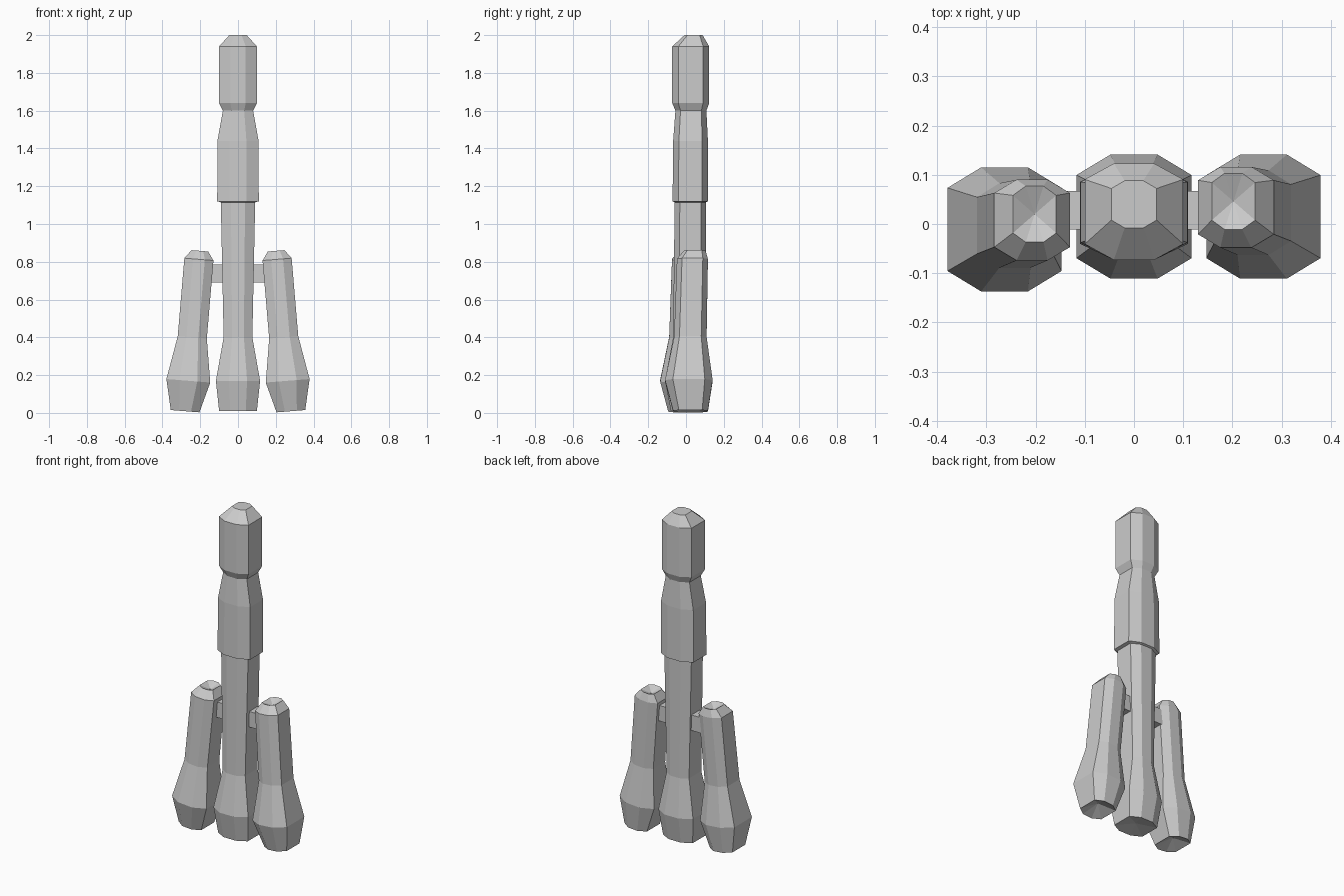
import bpy, bmesh

if "Cube" in bpy.data.objects:
    bpy.data.objects.remove(bpy.data.objects["Cube"])


def loft(name, rings, tilt=0.0, top_dimple=0.0, base_dimple=0.0):
    """Stack eight-sided rings (z, centre x, centre y, half x, half y) and cap both ends."""
    bm = bmesh.new()
    loops = []
    for z, cx, cy, hx, hy in rings:
        a, b = 0.41 * hx, 0.67 * hy
        outline = [(hx, -b), (hx, b), (a, hy), (-a, hy),
                   (-hx, b), (-hx, -b), (-a, -hy), (a, -hy)]
        loops.append([bm.verts.new((cx + x, cy + y, z + tilt * x)) for x, y in outline])
    for lo, hi in zip(loops, loops[1:]):
        for i in range(8):
            j = (i + 1) % 8
            bm.faces.new((lo[i], lo[j], hi[j], hi[i]))
    # end caps, optionally dimpled inwards
    for loop, ring, depth in ((loops[0], rings[0], base_dimple),
                              (loops[-1], rings[-1], -top_dimple)):
        if depth:
            tip = bm.verts.new((ring[1], ring[2], ring[0] + depth))
            for i in range(8):
                bm.faces.new((loop[i], loop[(i + 1) % 8], tip))
        else:
            bm.faces.new(loop)
    bmesh.ops.recalc_face_normals(bm, faces=bm.faces)
    mesh = bpy.data.meshes.new(name)
    bm.to_mesh(mesh)
    bm.free()
    obj = bpy.data.objects.new(name, mesh)
    bpy.context.collection.objects.link(obj)
    return obj


# Central rocket body: flared base, shaft, collar, neck and nose
loft("rocket_body", [
    (0.01, 0, 0.015, 0.100, 0.095),
    (0.17, 0, 0.015, 0.117, 0.126),
    (0.40, 0, 0.020, 0.076, 0.088),
    (1.115, 0, 0.023, 0.091, 0.083),
    (1.12, 0, 0.023, 0.110, 0.094),
    (1.44, 0, 0.024, 0.109, 0.092),
    (1.60, 0, 0.026, 0.080, 0.082),
    (1.64, 0, 0.025, 0.100, 0.098),
    (1.94, 0, 0.025, 0.100, 0.098),
    (2.00, 0, 0.040, 0.046, 0.048),
], base_dimple=0.02)

# Side boosters, leaning in towards the body, with their struts
for side, label, dy in ((-1, "left", 0.0), (1, "right", 0.026)):
    profile = [
        (0.009, 0.280, -0.002, 0.076, 0.092),
        (0.170, 0.263, -0.011, 0.116, 0.126),
        (0.400, 0.242, -0.003, 0.077, 0.086),
        (0.813, 0.207, 0.008, 0.077, 0.082),
        (0.858, 0.202, 0.020, 0.044, 0.057),
    ]
    loft(label + "_booster",
         [(z, side * x, y + dy, hx, hy) for z, x, y, hx, hy in profile],
         tilt=side * 0.08, top_dimple=0.025, base_dimple=0.04)

    bpy.ops.mesh.primitive_cube_add(size=1, location=(side * 0.112, 0.028, 0.738))
    strut = bpy.context.object
    strut.name = label + "_strut"
    strut.scale = (0.09, 0.078, 0.095)
